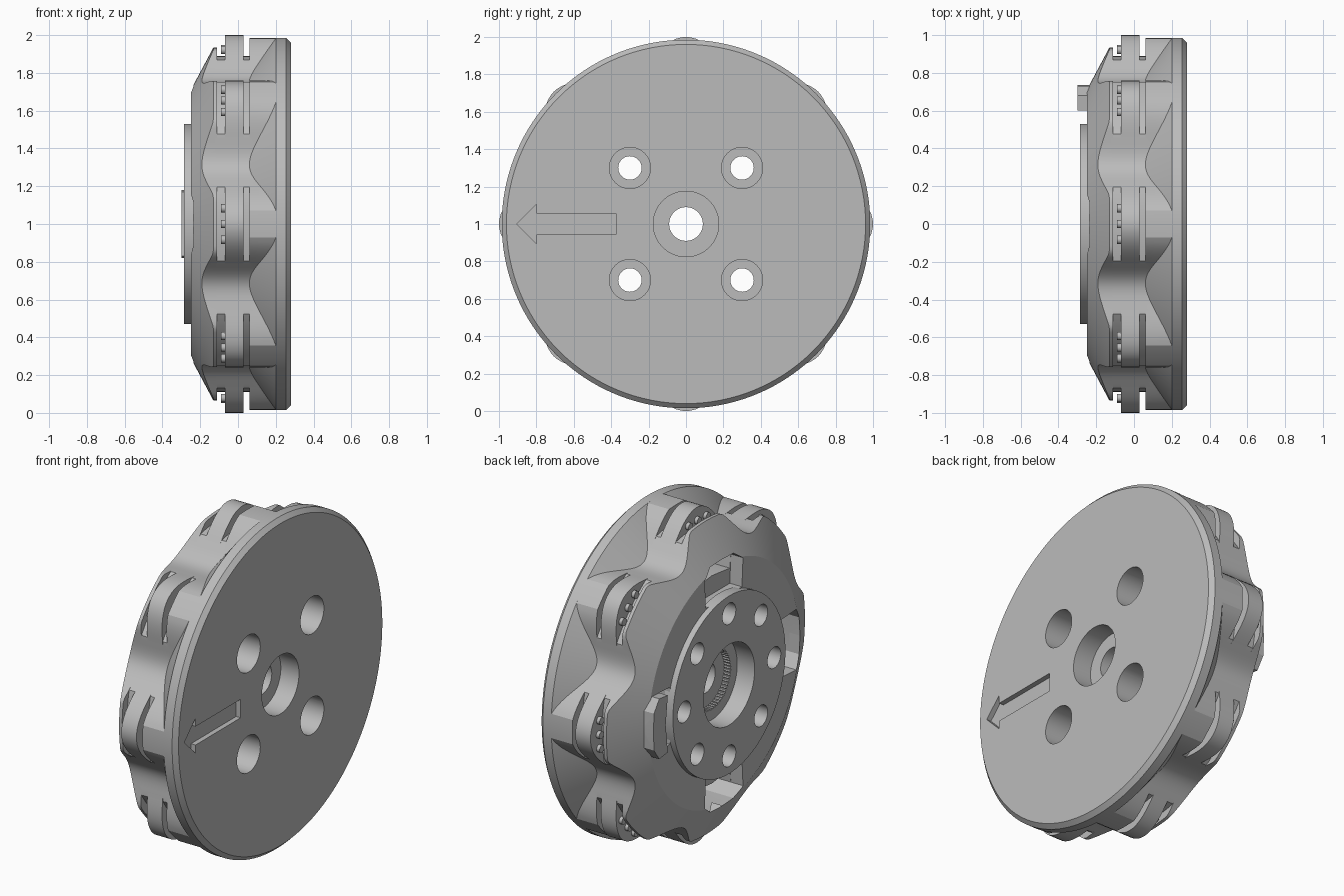
import bpy, bmesh
from math import sin, cos, pi, tau, radians
from mathutils import Matrix, Vector

old = bpy.data.objects.get("Cube")
if old:
    bpy.data.objects.remove(old, do_unlink=True)

SEGMENTS = 256
LOBES = 8
CENTRE = Vector((0, 0, 1))

steel = bpy.data.materials.new("satin_grey")
steel.use_nodes = True
steel.diffuse_color = (0.5, 0.5, 0.5, 1)
steel.node_tree.nodes["Principled BSDF"].inputs["Base Color"].default_value = (0.5, 0.5, 0.5, 1)


def finish(bm, name):
    bmesh.ops.recalc_face_normals(bm, faces=bm.faces)
    mesh = bpy.data.meshes.new(name)
    bm.to_mesh(mesh)
    bm.free()
    mesh.materials.append(steel)
    ob = bpy.data.objects.new(name, mesh)
    bpy.context.scene.collection.objects.link(ob)
    return ob


def add_rod(bm, x0, x1, radius, y=0, z=0, sides=48):
    """Closed cylinder along x."""
    place = Matrix.Translation(CENTRE + Vector(((x0 + x1) / 2, y, z))) @ Matrix.Rotation(pi / 2, 4, 'Y')
    bmesh.ops.create_cone(bm, cap_ends=True, segments=sides, radius1=radius,
                          radius2=radius, depth=x1 - x0, matrix=place)


def rods(name, specs, sides=48):
    bm = bmesh.new()
    for spec in specs:
        add_rod(bm, *spec, sides=sides)
    return finish(bm, name)


def prism(name, outline, x0, x1, turns=(0,)):
    """Extrude a (y, z) outline along x, once for each turn about the axle."""
    bm = bmesh.new()
    for turn in turns:
        spin = Matrix.Rotation(turn, 4, 'X')
        face = bm.faces.new([bm.verts.new(CENTRE + spin @ Vector((x0, y, z))) for y, z in outline])
        out = bmesh.ops.extrude_face_region(bm, geom=[face])
        bmesh.ops.translate(bm, vec=(x1 - x0, 0, 0),
                            verts=[v for v in out["geom"] if isinstance(v, bmesh.types.BMVert)])
    return finish(bm, name)


def carve(ob, cutters):
    for cutter in cutters:
        mod = ob.modifiers.new(cutter.name, 'BOOLEAN')
        mod.object = cutter
        mod.operation = 'DIFFERENCE'
        mod.solver = 'EXACT'
    bpy.context.view_layer.update()
    result = bpy.data.meshes.new_from_object(ob.evaluated_get(bpy.context.evaluated_depsgraph_get()))
    ob.modifiers.clear()
    ob.data = result


def around(count, radius, start=0.0):
    return [(radius * cos(start + tau * i / count), radius * sin(start + tau * i / count))
            for i in range(count)]


# Wheel body: lobed drum between a flared rim and a conical back
def section(angle):
    lobe = 0.91 + 0.09 * cos(LOBES * angle)
    groove, left, right = min(lobe, 0.89), min(lobe, 0.935), min(lobe, 0.985)
    x_left = -0.25 + 0.12 * (left - 0.71) / 0.225
    x_right = 0.06 + 0.14 * (right - 0.82) / 0.165
    return [(-0.25, 0.71), (x_left, left), (-0.11, left), (-0.11, groove),
            (-0.07, groove), (-0.07, lobe), (0.03, lobe), (0.03, groove),
            (0.06, groove), (0.06, right), (x_right, right), (0.2, 0.985),
            (0.255, 0.985), (0.28, 0.96)]


bm = bmesh.new()
rows = []
for i in range(SEGMENTS):
    a = tau * i / SEGMENTS
    rows.append([bm.verts.new(CENTRE + Vector((x, r * cos(a), r * sin(a)))) for x, r in section(a)])
for i, row in enumerate(rows):
    after = rows[(i + 1) % SEGMENTS]
    for j in range(len(row) - 1):
        bm.faces.new((row[j], row[j + 1], after[j + 1], after[j]))
bm.faces.new([row[0] for row in rows])
bm.faces.new([row[-1] for row in rows])
bmesh.ops.remove_doubles(bm, verts=bm.verts, dist=0.00005)
wheel = finish(bm, "wheel_body")

# Hub flange on the conical back
flange = rods("hub_flange", [(-0.285, -0.22, 0.53)], sides=128)

# Cutters for bores, bolt holes, windows and the direction arrow
quarter = [i * pi / 2 for i in range(4)]
bolts = around(4, 0.424, pi / 4)
hub_bore = rods("hub_bore_cutter", [(-0.4, -0.17, 0.24)], 96)
inner_bore = rods("inner_bore_cutter", [(-0.2, -0.13, 0.18)], 96)
face_bore = rods("face_bore_cutter", [(0.16, 0.4, 0.175)], 96)
axle_hole = rods("axle_hole_cutter", [(-0.5, 0.5, 0.09)])
bolt_holes = rods("bolt_hole_cutter", [(-0.5, 0.5, 0.0625, y, z) for y, z in bolts])
counterbores = rods("counterbore_cutter", [(-0.05, 0.5, 0.11, y, z) for y, z in bolts])
blind_holes = rods("blind_hole_cutter", [(-0.5, -0.1, 0.0625, y, z) for y, z in around(4, 0.424)])
window = [(0.51, -0.17), (0.68, -0.18), (0.73, -0.11), (0.735, 0),
          (0.73, 0.11), (0.68, 0.18), (0.51, 0.17)]
windows = prism("window_cutter", window, -0.4, -0.17, quarter)
slot = [(0.6, -0.17), (0.68, -0.18), (0.73, -0.11), (0.735, 0),
        (0.73, 0.11), (0.68, 0.18), (0.6, 0.17), (0.62, 0)]
slots = prism("window_slot_cutter", slot, -0.3, -0.02, quarter)
arrow = prism("arrow_cutter", [(-0.905, 0), (-0.8, -0.105), (-0.8, -0.055), (-0.375, -0.055),
                               (-0.375, 0.055), (-0.8, 0.055), (-0.8, 0.105)], 0.25, 0.4)

cutters = [hub_bore, inner_bore, face_bore, axle_hole, bolt_holes, counterbores,
           blind_holes, windows, slots, arrow]
carve(wheel, cutters)
carve(flange, [hub_bore, bolt_holes, blind_holes])
for cutter in cutters:
    bpy.data.objects.remove(cutter, do_unlink=True)

# Ring of fine teeth inside the hub
teeth = rods("hub_teeth", [(-0.17, -0.13, 0.007, y, z) for y, z in around(60, 0.178)], 6)

# Small pins on the middle rib of every lobe
pin_specs = []
for k in range(LOBES):
    for step in (-0.09, 0, 0.09):
        a = tau * k / LOBES + step
        pin_specs.append((-0.09, -0.055, 0.022, 0.925 * cos(a), 0.925 * sin(a)))
pins = rods("lobe_pins", pin_specs, 16)

# Smooth shading with crisp edges
bpy.ops.object.select_all(action='DESELECT')
for ob in (wheel, flange, teeth, pins):
    ob.select_set(True)
bpy.context.view_layer.objects.active = wheel
bpy.ops.object.shade_smooth_by_angle(angle=radians(25))
